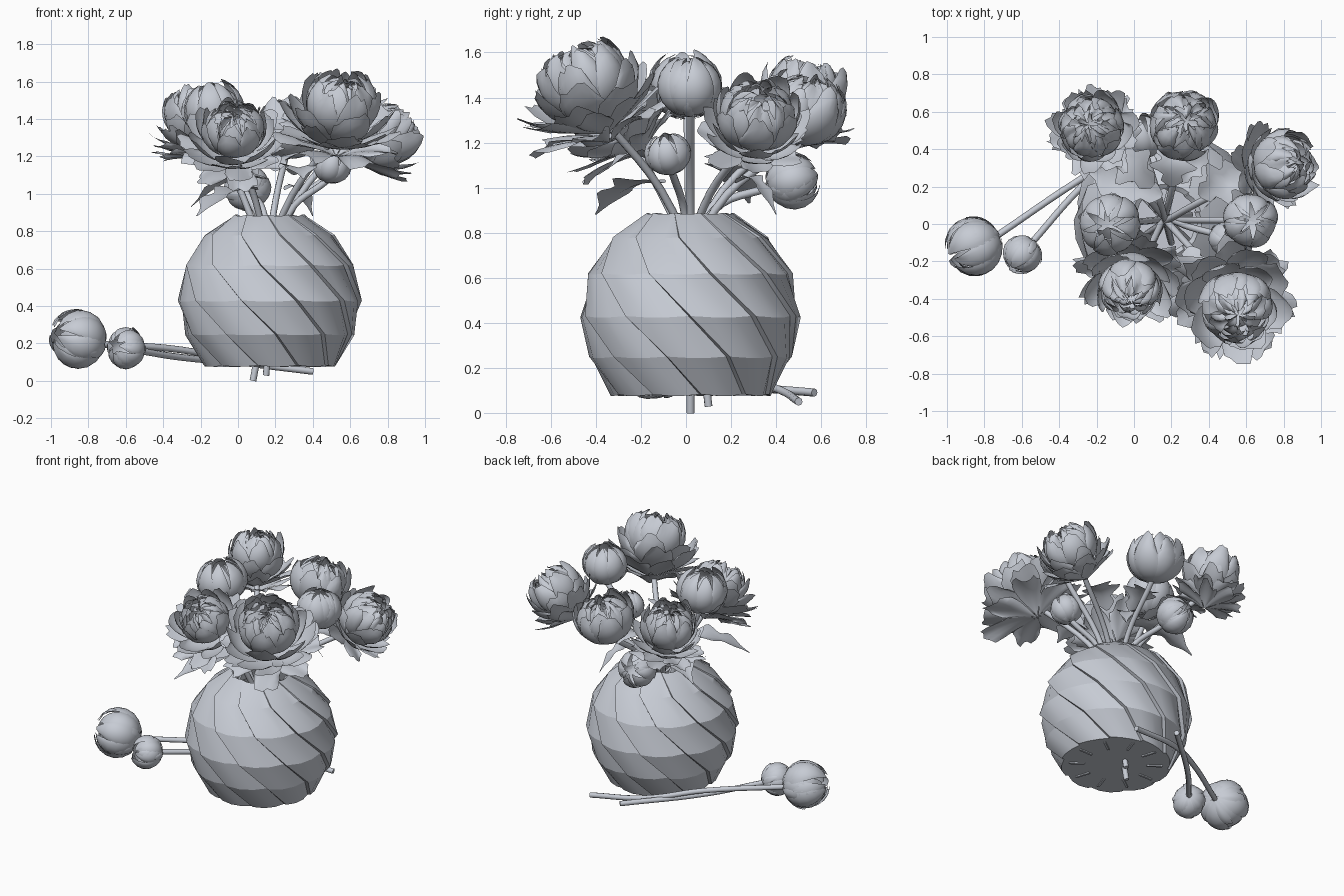
import bpy, bmesh, random
from math import sin, cos, pi, radians
from mathutils import Vector, Matrix

random.seed(4)
if "Cube" in bpy.data.objects:
    bpy.data.objects.remove(bpy.data.objects["Cube"])

COLOUR = (0.57, 0.6, 0.66, 1)
clay = bpy.data.materials.new("clay_grey")
clay.use_nodes = True
clay.diffuse_color = COLOUR
clay.node_tree.nodes["Principled BSDF"].inputs["Base Color"].default_value = COLOUR


def add_object(name, bm, sharp=180):
    mesh = bpy.data.meshes.new(name)
    bm.to_mesh(mesh)
    bm.free()
    mesh.materials.append(clay)
    for p in mesh.polygons:
        p.use_smooth = True
    mesh.set_sharp_from_angle(angle=radians(sharp))
    ob = bpy.data.objects.new(name, mesh)
    bpy.context.collection.objects.link(ob)
    return ob


def grid_faces(bm, rows):
    for a, b in zip(rows, rows[1:]):
        for i in range(len(a) - 1):
            bm.faces.new((a[i], a[i + 1], b[i + 1], b[i]))


# Pleated pot: sawtooth rings twisted around the axis
POT = Vector((0.17, 0.02, 0))
PLEATS = 10


def pot_ring(bm, r, z):
    verts = []
    for k in range(PLEATS):
        for part, grow, drop in ((0, 1.015, 0), (0.33, 1.015, 0.006), (0.66, 0.995, 0.006), (0.97, 0.965, 0)):
            a = (k + part) * 2 * pi / PLEATS - 2.2 * (z - 0.43)
            verts.append(bm.verts.new(POT + Vector((r * grow * cos(a), r * grow * sin(a), z - drop))))
    return verts


bm = bmesh.new()
profile = [(0.35, 0.082), (0.445, 0.25), (0.485, 0.43), (0.45, 0.62),
           (0.345, 0.78), (0.19, 0.888), (0.165, 0.87), (0.2, 0.75)]
rings = [pot_ring(bm, r, z) for r, z in profile]
grid_faces(bm, [ring + ring[:1] for ring in rings])
bm.faces.new(rings[0][::-1])
add_object("pleated_pot", bm, sharp=24)

# Radial ribs under the pot
bm = bmesh.new()
for k in range(PLEATS):
    m = (Matrix.Translation(POT + Vector((0, 0, 0.078))) @ Matrix.Rotation(k * 2 * pi / PLEATS, 4, 'Z')
         @ Matrix.Translation((0.25, 0, 0)) @ Matrix.Diagonal((0.1, 0.015, 0.008, 1)))
    bmesh.ops.create_cube(bm, size=1, matrix=m)
add_object("pot_base_ribs", bm, sharp=30)


# A petal follows an arc from heading h0 to h1 (degrees above outward)
def petal(bm, place, azimuth, base, h0, h1, length, half, ruffle, steps=8, across=8):
    arc = [(0.04, base)]
    fine = 24
    for i in range(fine + 4):
        h = radians(h0 + (h1 - h0) * i / fine)
        r, z = arc[-1]
        arc.append((max(r + cos(h) * length / fine, 0.01), z + sin(h) * length / fine))
    phase = random.uniform(0, 6)
    rows = []
    for i in range(steps + 1):
        v = i / steps
        row = []
        for j in range(across + 1):
            u = 2 * j / across - 1
            edge = 1 - 0.25 * abs(u) ** 2.5 + random.uniform(-1, 0.6) * ruffle * v ** 4
            t = min(max(v * edge, 0), 1.1) * fine
            k = int(t)
            r = arc[k][0] + (arc[k + 1][0] - arc[k][0]) * (t - k)
            z = arc[k][1] + (arc[k + 1][1] - arc[k][1]) * (t - k)
            swell = 0.97 + 0.06 * (1 - u * u) + ruffle * v * v * sin(3 * u + phase) * 0.7
            a = azimuth + u * half * (0.75 + 0.25 * sin(pi * v))
            lift = ruffle * v * v * sin(4 * u + phase)
            row.append(bm.verts.new(place @ Vector((r * swell * cos(a), r * swell * sin(a), z + lift))))
        rows.append(row)
    grid_faces(bm, rows)


# Layers: count, base height, start heading, end heading, length, half angle, ruffle
CORE = [(5, -0.6, 0, 185, 1.9, 0.8, 0.1), (6, -0.8, 0, 175, 2.4, 0.6, 0.08),
        (7, -0.92, 0, 162, 2.6, 0.55, 0.07), (7, -1.0, 0, 148, 2.55, 0.55, 0.05)]
CUP = [(7, -1.06, 0, 125, 2.4, 0.55, 0.06)]
SPREAD = [(6, -1.25, 0, 85, 2.25, 0.6, 0.08), (7, -1.45, 8, 55, 2.25, 0.55, 0.09),
          (7, -1.6, 20, 25, 2.1, 0.5, 0.1), (7, -1.85, 30, 0, 2.1, 0.48, 0.12)]
BUD = [(6, -0.95, 0, 176, 2.95, 0.6, 0.01), (8, -1.0, 0, 168, 3.0, 0.5, 0.012)]
SEPALS = [(5, -1.05, 0, 85, 1.5, 0.3, 0.04)]


def flower(name, centre, radius, axis, layers, reach=1.0):
    axis = Vector(axis).normalized()
    place = (Matrix.Translation(centre) @ axis.to_track_quat('Z', 'Y').to_matrix().to_4x4()
             @ Matrix.Scale(radius, 4))
    bm = bmesh.new()
    for count, base, h0, h1, length, half, ruffle in layers:
        start = random.uniform(0, 6)
        grow = reach if base < -1.2 else 1
        for k in range(count):
            petal(bm, place, start + k * 2 * pi / count + random.uniform(-0.1, 0.1), base,
                  h0, h1 + random.uniform(-8, 8), length * grow * random.uniform(0.94, 1.04),
                  half, ruffle)
    add_object(name, bm)
    return Vector(centre) - axis * radius * 0.98


def stem(name, points, radius=0.018):
    curve = bpy.data.curves.new(name, 'CURVE')
    curve.dimensions = '3D'
    curve.bevel_depth = radius
    curve.bevel_resolution = 2
    curve.resolution_u = 6
    curve.use_fill_caps = True
    spline = curve.splines.new('BEZIER')
    spline.bezier_points.add(len(points) - 1)
    for bp, p in zip(spline.bezier_points, points):
        bp.co = p
        bp.handle_left_type = bp.handle_right_type = 'AUTO'
    curve.materials.append(clay)
    bpy.context.collection.objects.link(bpy.data.objects.new(name, curve))


OPEN = CORE + CUP + SPREAD
CLOSED = BUD + SEPALS
# Standing heads: name, centre, radius, facing, layers, reach, stem foot
heads = [
    ("large_flower", (0.55, -0.45, 1.49), 0.168, (0.08, -0.36, 0.92), OPEN, 1.0, (0.05, 0.15, 0.2)),
    ("front_flower", (-0.02, -0.35, 1.35), 0.14, (-0.05, -0.6, 0.75), OPEN, 1.02, (0.2, 0.2, 0.2)),
    ("side_flower", (0.81, 0.32, 1.33), 0.15, (0.65, 0.1, 0.65), OPEN[:-1], 0.85, (0.0, -0.1, 0.2)),
    ("back_flower", (0.27, 0.53, 1.36), 0.16, (0.08, 0.25, 0.9), CORE + CUP + SEPALS, 1, (0.1, -0.1, 0.2)),
    ("corner_flower", (-0.23, 0.52, 1.44), 0.15, (-0.15, 0.15, 0.95), OPEN, 0.8, (0.3, -0.1, 0.2)),
    ("left_bud", (0.62, 0.02, 1.45), 0.13, (0.1, 0, 1), CLOSED, 1, (0.08, 0.02, 0.0)),
    ("right_bud", (-0.13, 0.0, 1.45), 0.14, (-0.1, -0.05, 1), CLOSED, 1, (0.3, 0.05, 0.2)),
    ("low_back_bud", (0.05, 0.47, 1.03), 0.11, (-0.1, 0.75, 0.2), CLOSED, 1, (0.2, -0.1, 0.3)),
    ("small_bud", (0.5, -0.08, 1.15), 0.09, (0.3, -0.2, 0.9), CLOSED, 1, (0.15, 0.1, 0.03)),
]
for name, centre, radius, axis, layers, reach, foot in heads:
    base = flower(name, centre, radius, axis, layers, reach)
    out = Vector((base.x - POT.x, base.y - POT.y, 0))
    neck = POT + out.normalized() * 0.11 + Vector((0, 0, 0.9))
    stem(name + "_stem", [base, neck, foot])

# Two cut buds lying beside the pot
base = flower("lying_large_bud", (-0.855, -0.12, 0.225), 0.142, (-0.85, -0.4, 0.2), CLOSED)
stem("lying_large_stem", [base, (-0.3, 0.23, 0.165), (0.02, 0.42, 0.1), (0.4, 0.5, 0.05)])
base = flower("lying_small_bud", (-0.6, -0.165, 0.175), 0.097, (-0.5, -0.6, 0.1), CLOSED)
stem("lying_small_stem", [base, (-0.3, 0.18, 0.125), (0.12, 0.57, 0.09)])


# Lobed leaves drooping between the stems
def leaf(name, start, tip, width, droop):
    start, tip = Vector(start), Vector(tip)
    side = (tip - start).cross(Vector((0, 0, 1))).normalized()
    bm = bmesh.new()
    rows = []
    for i in range(17):
        v = i / 16
        mid = start.lerp(tip, v) + Vector((0, 0, droop * sin(pi * v)))
        w = width * sin(pi * (0.04 + 0.94 * v)) * (1 + 0.35 * sin(v * pi * 6))
        rows.append([bm.verts.new(mid + side * w * s + Vector((0, 0, 0.25 * w * abs(s))))
                     for s in (-1, -0.5, 0, 0.5, 1)])
    grid_faces(bm, rows)
    add_object(name, bm)


leaves = [((0.15, 0.15, 1.08), (-0.25, 0.28, 0.93), 0.1, 0.06),
          ((0.1, 0.2, 1.1), (-0.15, 0.45, 1.1), 0.1, 0.06),
          ((0.2, 0.2, 1.12), (0.22, 0.45, 1.15), 0.1, 0.06),
          ((0.35, 0.15, 1.1), (0.6, 0.3, 1.12), 0.1, 0.06),
          ((0.1, -0.1, 1.02), (-0.22, -0.4, 0.88), 0.1, 0.05),
          ((0.3, -0.12, 1.1), (0.35, -0.35, 1.08), 0.09, 0.05),
          ((0.25, 0.22, 1.02), (0.4, 0.4, 0.88), 0.05, 0.08)]
for i, spec in enumerate(leaves):
    leaf("leaf_%d" % (i + 1), *spec)
